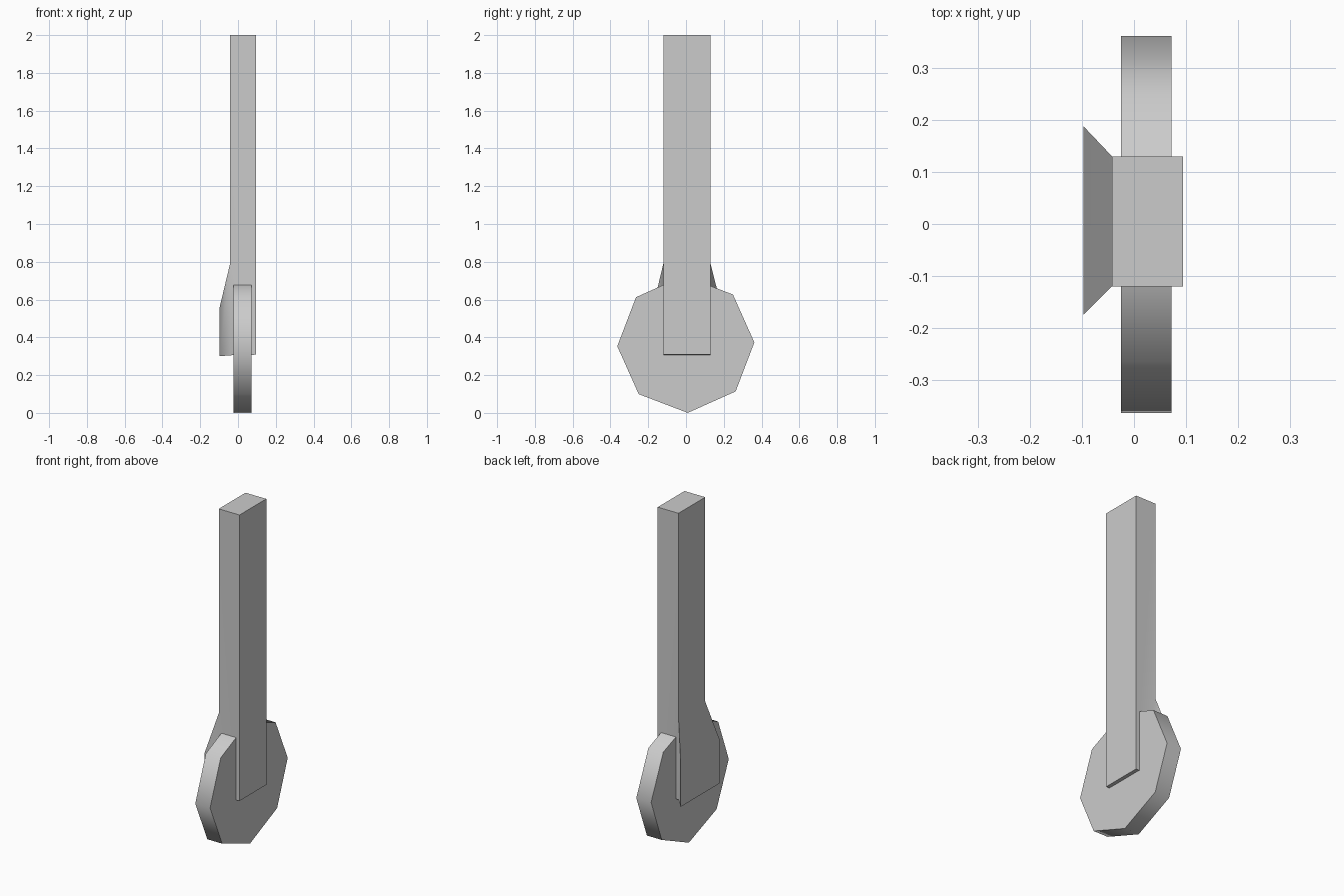
import bpy, bmesh
from math import radians
from mathutils import Matrix

if "Cube" in bpy.data.objects:
    bpy.data.objects.remove(bpy.data.objects["Cube"])


def finish(bm, name):
    bmesh.ops.recalc_face_normals(bm, faces=bm.faces[:])
    mesh = bpy.data.meshes.new(name)
    bm.to_mesh(mesh)
    bm.free()
    obj = bpy.data.objects.new(name, mesh)
    bpy.context.collection.objects.link(obj)
    bpy.ops.object.select_all(action='DESELECT')
    obj.select_set(True)
    bpy.context.view_layer.objects.active = obj
    bpy.ops.object.shade_smooth_by_angle(angle=radians(50))
    return obj


# Upright strut with a flared cheek on its left side.
# Side profile (x, z, y centre, half width), running around the outline
narrow, wide = (0.005, 0.125), (0.0065, 0.1815)
profile = [
    (0.094, 2.0, *narrow), (-0.042, 2.0, *narrow), (-0.042, 0.79, *narrow),
    (-0.097, 0.56, *wide), (-0.097, 0.30, *wide),
    (-0.042, 0.305, *narrow), (0.094, 0.308, *narrow),
]
bm = bmesh.new()
sides = []
for s in (-1, 1):
    v = [bm.verts.new((x, c + s * h, z)) for x, z, c, h in profile]
    bm.faces.new([v[i] for i in (0, 1, 2, 5, 6)])
    bm.faces.new([v[i] for i in (2, 3, 4, 5)])
    sides.append(v)
a, b = sides
for i in range(len(profile)):
    j = (i + 1) % len(profile)
    bm.faces.new((a[i], a[j], b[j], b[i]))
finish(bm, "strut")

# Eight-sided wheel
R = 0.363
bm = bmesh.new()
bmesh.ops.create_cone(
    bm, cap_ends=True, segments=8, radius1=R, radius2=R, depth=0.097,
    matrix=Matrix.Translation((0.0235, -0.001, R))
    @ Matrix.Rotation(radians(1.6), 4, 'X') @ Matrix.Rotation(radians(90), 4, 'Y'))
finish(bm, "wheel")
